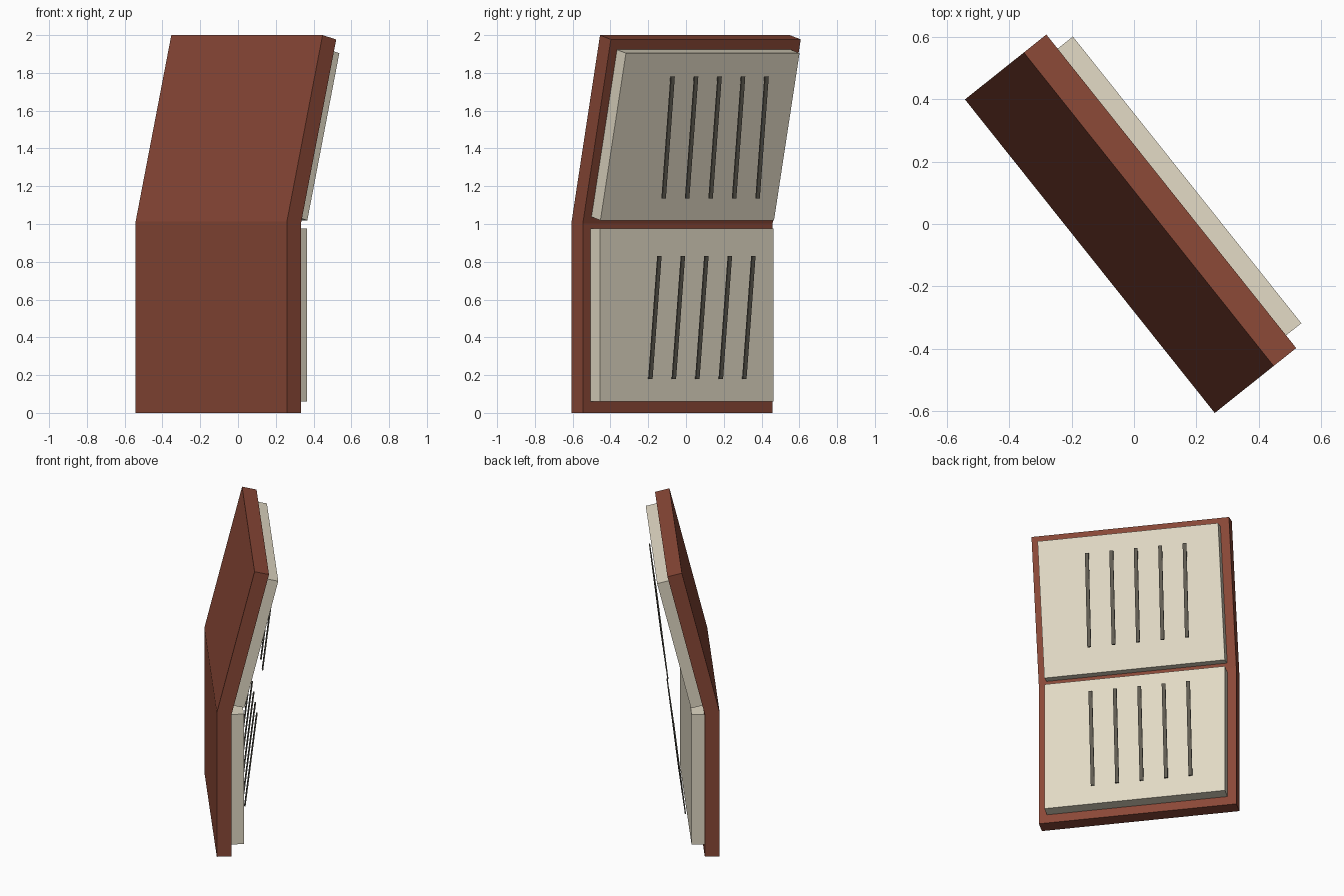
import bpy, bmesh
from math import radians, sin, cos, tan
from mathutils import Matrix

if "Cube" in bpy.data.objects:
    bpy.data.objects.remove(bpy.data.objects["Cube"], do_unlink=True)

TILT = radians(13.75)      # lean of the upper half
TURN = Matrix.Rotation(radians(-51.45), 4, 'Z')
BACK, HINGE = -0.175, 1.013  # outer cover face and fold height
COVER, PAGE = 0.095, 0.176   # depths measured from the outer face


def material(name, rgb):
    m = bpy.data.materials.new(name)
    m.use_nodes = True
    m.diffuse_color = (*rgb, 1)
    m.node_tree.nodes["Principled BSDF"].inputs["Base Color"].default_value = (*rgb, 1)
    return m


red_brown = material("red_brown_cover", (0.255, 0.065, 0.038))
cream = material("cream_paper", (0.75, 0.69, 0.55))
grey = material("dark_grey_ink", (0.115, 0.105, 0.083))


def prism(name, profile, start, end, mat):
    """Extrude a depth/height profile across the book's width."""
    bm = bmesh.new()
    face = bm.faces.new([bm.verts.new((start, d, z)) for d, z in profile])
    ext = bmesh.ops.extrude_face_region(bm, geom=[face])
    verts = [g for g in ext["geom"] if isinstance(g, bmesh.types.BMVert)]
    bmesh.ops.translate(bm, verts=verts, vec=(end - start, 0, 0))
    bmesh.ops.recalc_face_normals(bm, faces=bm.faces)
    bm.transform(TURN)
    mesh = bpy.data.meshes.new(name)
    bm.to_mesh(mesh)
    bm.free()
    mesh.materials.append(mat)
    ob = bpy.data.objects.new(name, mesh)
    bpy.context.collection.objects.link(ob)
    return ob


def lower(depth, up):
    return BACK + depth, up


def upper(depth, up):
    return (BACK + depth * cos(TILT) + up * sin(TILT),
            HINGE - depth * sin(TILT) + up * cos(TILT))


def slab(place, d0, d1, u0, u1):
    return [place(d0, u0), place(d1, u0), place(d1, u1), place(d0, u1)]


# Folded cover with a mitred hinge
fold = HINGE - COVER * tan(TILT / 2)
prism("cover", [lower(0, 0), lower(COVER, 0), lower(COVER, fold),
                upper(COVER, 1.016), upper(0, 1.016), lower(0, HINGE)],
      -0.65, 0.635, red_brown)

# Page blocks on the inner faces
prism("lower_pages", slab(lower, COVER, PAGE, 0.06, 0.975), -0.592, 0.583, cream)
prism("upper_pages", slab(upper, COVER, PAGE - 0.003, 0.049, 0.96), -0.592, 0.583, cream)


# Thin text strips, all lying in one plane between the two page angles
def strip_profile(z0, z1, half=0.004):
    a, b = (0.006 + 0.118 * z for z in (z0, z1))
    return [(a - half, z0), (a + half, z0), (b + half, z1), (b - half, z1)]


for half_name, z0, z1 in (("lower", 0.18, 0.83), ("upper", 1.135, 1.782)):
    for i in range(5):
        mid = 0.263 - 0.159 * i
        prism(f"{half_name}_text_strip_{i + 1}", strip_profile(z0, z1),
              mid - 0.012, mid + 0.012, grey)
